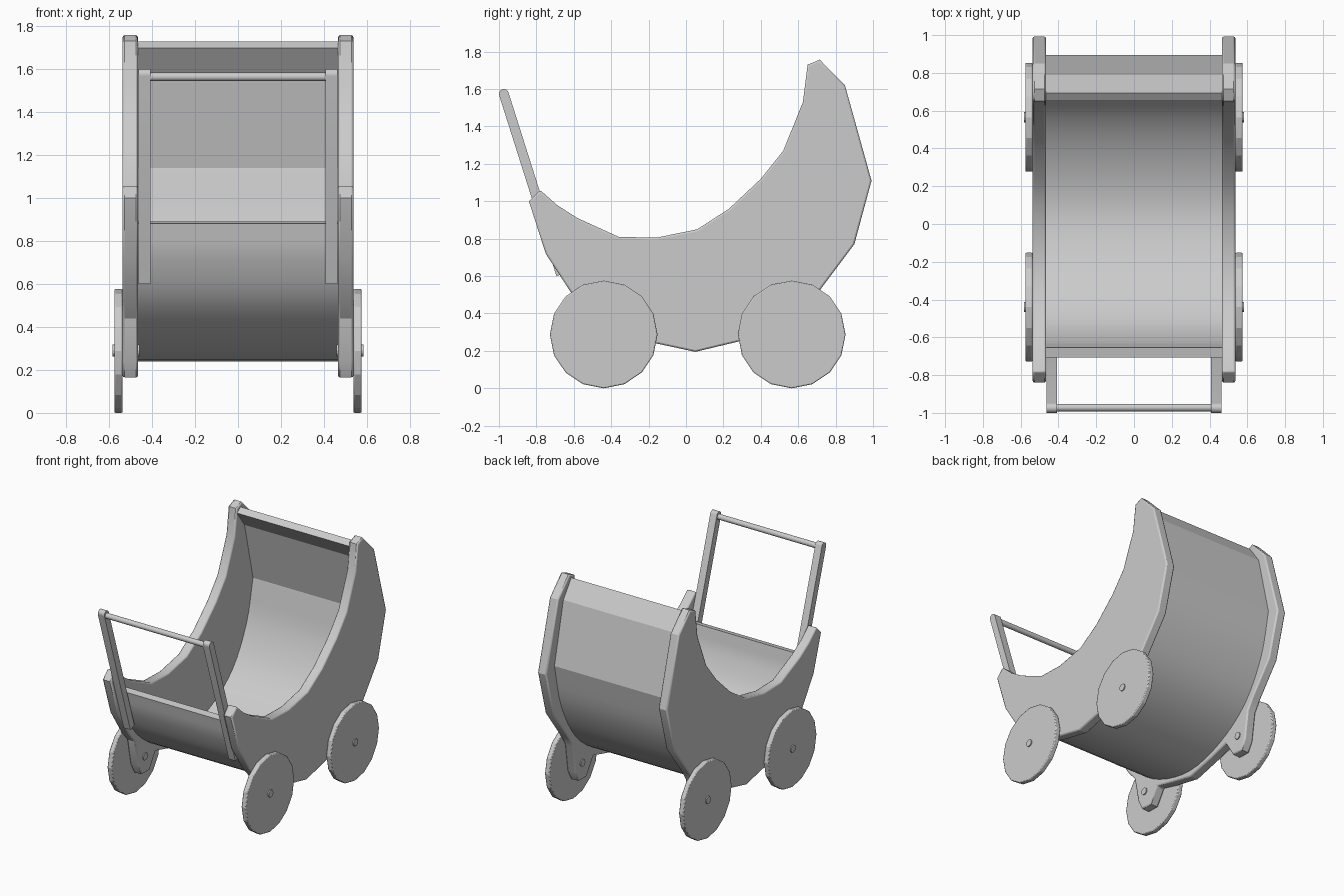
import bpy, bmesh, math
from mathutils import Vector

if "Cube" in bpy.data.objects:
    bpy.data.objects.remove(bpy.data.objects["Cube"])


def finish(ob, bevel=0.0, mirror=True, angle=25):
    bpy.ops.object.select_all(action='DESELECT')
    bpy.context.view_layer.objects.active = ob
    ob.select_set(True)
    bpy.ops.object.shade_smooth_by_angle(angle=math.radians(angle))
    if bevel:
        b = ob.modifiers.new("Bevel", 'BEVEL')
        b.width = bevel
        b.segments = 2
        b.limit_method = 'ANGLE'
        b.angle_limit = math.radians(70)
    if mirror:
        ob.modifiers.new("Mirror", 'MIRROR')


def prism(name, profile, x0, x1, **kw):
    """Extrude a (y, z) outline from x0 to x1."""
    bm = bmesh.new()
    face = bm.faces.new([bm.verts.new((x0, y, z)) for y, z in profile])
    ext = bmesh.ops.extrude_face_region(bm, geom=[face])
    for v in ext["geom"]:
        if isinstance(v, bmesh.types.BMVert):
            v.co.x = x1
    bmesh.ops.recalc_face_normals(bm, faces=bm.faces)
    me = bpy.data.meshes.new(name)
    bm.to_mesh(me)
    bm.free()
    ob = bpy.data.objects.new(name, me)
    bpy.context.collection.objects.link(ob)
    finish(ob, **kw)
    return ob


def disc(y, z, r, n):
    return [(y + r * math.sin(2 * math.pi * i / n),
             z + r * math.cos(2 * math.pi * i / n)) for i in range(n)]


# crescent side panels with axle lugs
side = [(-0.84, 1.0), (-0.78, 1.06), (-0.69, 0.98), (-0.58, 0.91),
        (-0.36, 0.81), (-0.16, 0.805), (0.06, 0.85), (0.23, 0.96),
        (0.40, 1.12), (0.52, 1.27), (0.625, 1.53), (0.65, 1.73),
        (0.715, 1.757), (0.85, 1.62), (0.992, 1.11), (0.90, 0.77),
        (0.72, 0.53), (0.67, 0.45), (0.64, 0.24), (0.60, 0.165),
        (0.51, 0.165), (0.43, 0.29), (0.28, 0.25), (0.05, 0.195),
        (-0.16, 0.24), (-0.31, 0.28), (-0.38, 0.165), (-0.47, 0.165),
        (-0.51, 0.24), (-0.55, 0.44), (-0.62, 0.52), (-0.75, 0.72)]
prism("side_panel", side, 0.465, 0.537, bevel=0.01)

# curved basket shell: smooth lower sweep, two flat hood planks
ctrl = [Vector(p) for p in [(-0.68, 0.885), (-0.64, 0.72), (-0.52, 0.515),
        (-0.27, 0.34), (0.05, 0.266), (0.36, 0.345), (0.62, 0.53),
        (0.79, 0.82), (0.868, 1.14)]]
pts = [2 * ctrl[0] - ctrl[1]] + ctrl + [2 * ctrl[-1] - ctrl[-2]]
path = []
for i in range(1, len(pts) - 2):
    a, b, c, d = pts[i - 1:i + 3]
    for k in range(4):
        t = k / 4
        path.append(0.5 * (2 * b + (c - a) * t + (2 * a - 5 * b + 4 * c - d) * t * t
                           + (3 * b - a - 3 * c + d) * t ** 3))
path += [ctrl[-1], Vector((0.765, 1.585)), Vector((0.673, 1.712))]
outer, inner = [], []
for i, p in enumerate(path):
    u = (p - path[max(i - 1, 0)]) if i else (path[1] - p)
    v = (path[i + 1] - p) if i < len(path) - 1 else u
    t = (u.normalized() + v.normalized()).normalized()
    n = Vector((t.y, -t.x)) * 0.026
    outer.append(p + n)
    inner.append(p - n)
prism("basket_shell", outer + inner[::-1], -0.466, 0.466, mirror=False, angle=20)

# push handle: two slanted arms with rounded tops and a round bar
top, bottom = Vector((-0.974, 1.574)), Vector((-0.668, 0.608))
d = (bottom - top).normalized()
w = Vector((-d.y, d.x)) * 0.026
arm = [bottom + w, bottom - w]
for i in range(9):
    a = math.pi * i / 8
    arm.append(top - w * math.cos(a) - d * 0.026 * math.sin(a))
prism("handle_arm", arm, 0.408, 0.463)
prism("handle_bar", disc(-0.972, 1.563, 0.02, 16), -0.41, 0.41, mirror=False)

# wheels and axle pins, mirrored to both sides
for label, y in (("front", -0.44), ("rear", 0.565)):
    prism(label + "_wheel", disc(y, 0.288, 0.288, 16), 0.537, 0.575,
          bevel=0.006, angle=15)
    prism(label + "_axle_pin", disc(y, 0.29, 0.027, 12), 0.458, 0.583)
